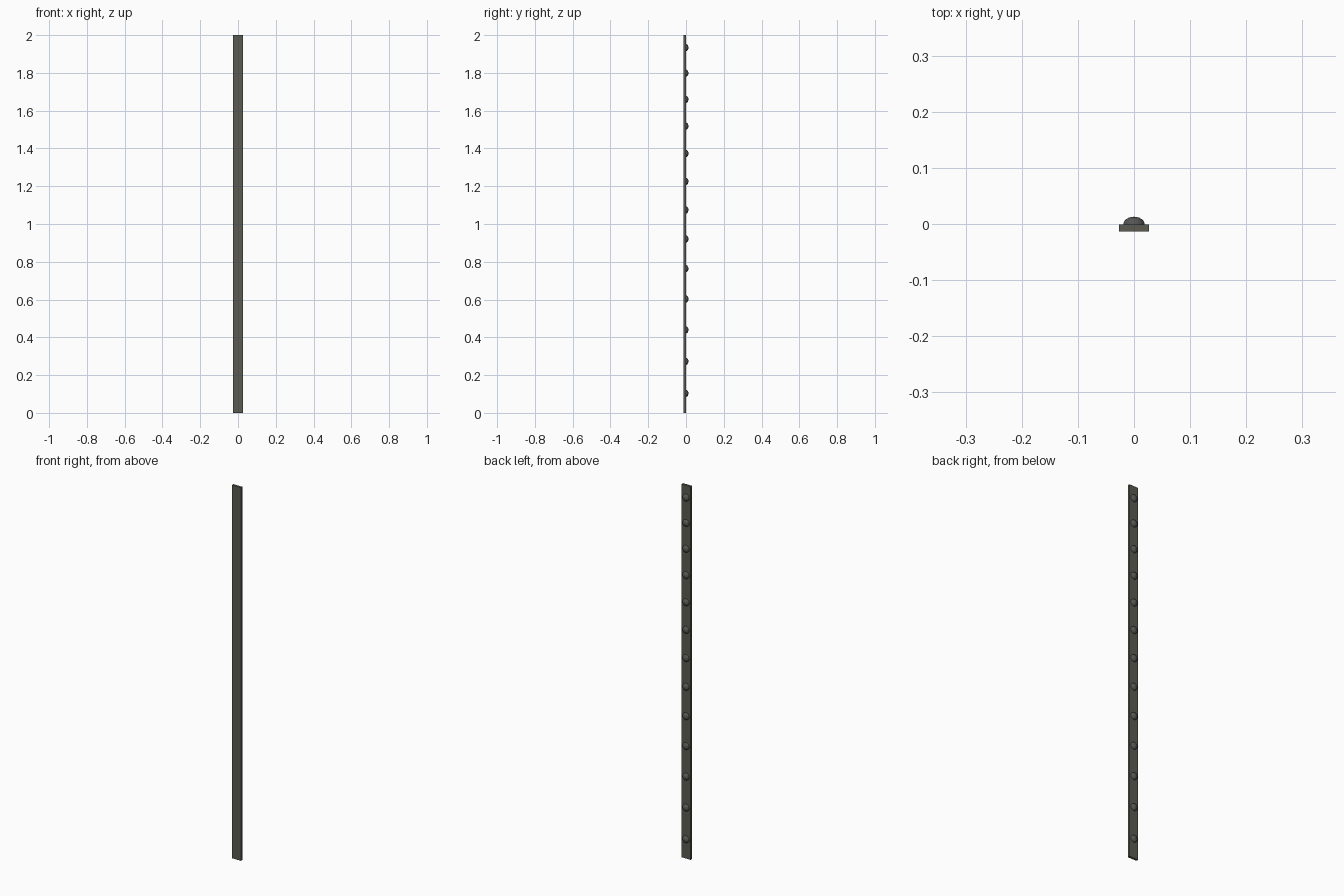
import bpy, bmesh, math
from mathutils import Matrix, Vector

if "Cube" in bpy.data.objects:
    bpy.data.objects.remove(bpy.data.objects["Cube"])


def material(name, rgb):
    m = bpy.data.materials.new(name)
    m.diffuse_color = (*rgb, 1)
    m.use_nodes = True
    m.node_tree.nodes["Principled BSDF"].inputs["Base Color"].default_value = m.diffuse_color
    return m


def add_object(name, bm, mat):
    mesh = bpy.data.meshes.new(name)
    bm.to_mesh(mesh)
    bm.free()
    mesh.materials.append(mat)
    ob = bpy.data.objects.new(name, mesh)
    bpy.context.collection.objects.link(ob)
    return ob


strip_mat = material("dark olive grey", (0.105, 0.105, 0.085))
dome_mat = material("dark grey", (0.09, 0.09, 0.085))

WIDTH, FRONT, BACK, HEIGHT = 0.053, -0.013, -0.001, 2.0

# Long flat strip
bm = bmesh.new()
bmesh.ops.create_cube(bm, size=1, matrix=Matrix.Translation((0, (FRONT + BACK) / 2, HEIGHT / 2))
                      @ Matrix.Diagonal((WIDTH, BACK - FRONT, HEIGHT, 1)))
add_object("strip", bm, strip_mat)

# Domed studs on the back, spaced wider towards the bottom
R, H = 0.019, 0.014
for i in range(13):
    z = 1.934 - 0.1355 * i - 0.00155 * i * (i - 1)
    bm = bmesh.new()
    bmesh.ops.create_uvsphere(bm, u_segments=24, v_segments=12, radius=1)
    bmesh.ops.bisect_plane(bm, geom=bm.verts[:] + bm.edges[:] + bm.faces[:], dist=1e-5,
                           plane_co=Vector((0, 0, 0)), plane_no=Vector((0, 0, 1)), clear_inner=True)
    bm.transform(Matrix.Translation((0, BACK, z)) @ Matrix.Rotation(-math.pi / 2, 4, 'X')
                 @ Matrix.Diagonal((R, R, H, 1)))
    for f in bm.faces:
        f.smooth = True
    add_object(f"stud_{i + 1}", bm, dome_mat)
